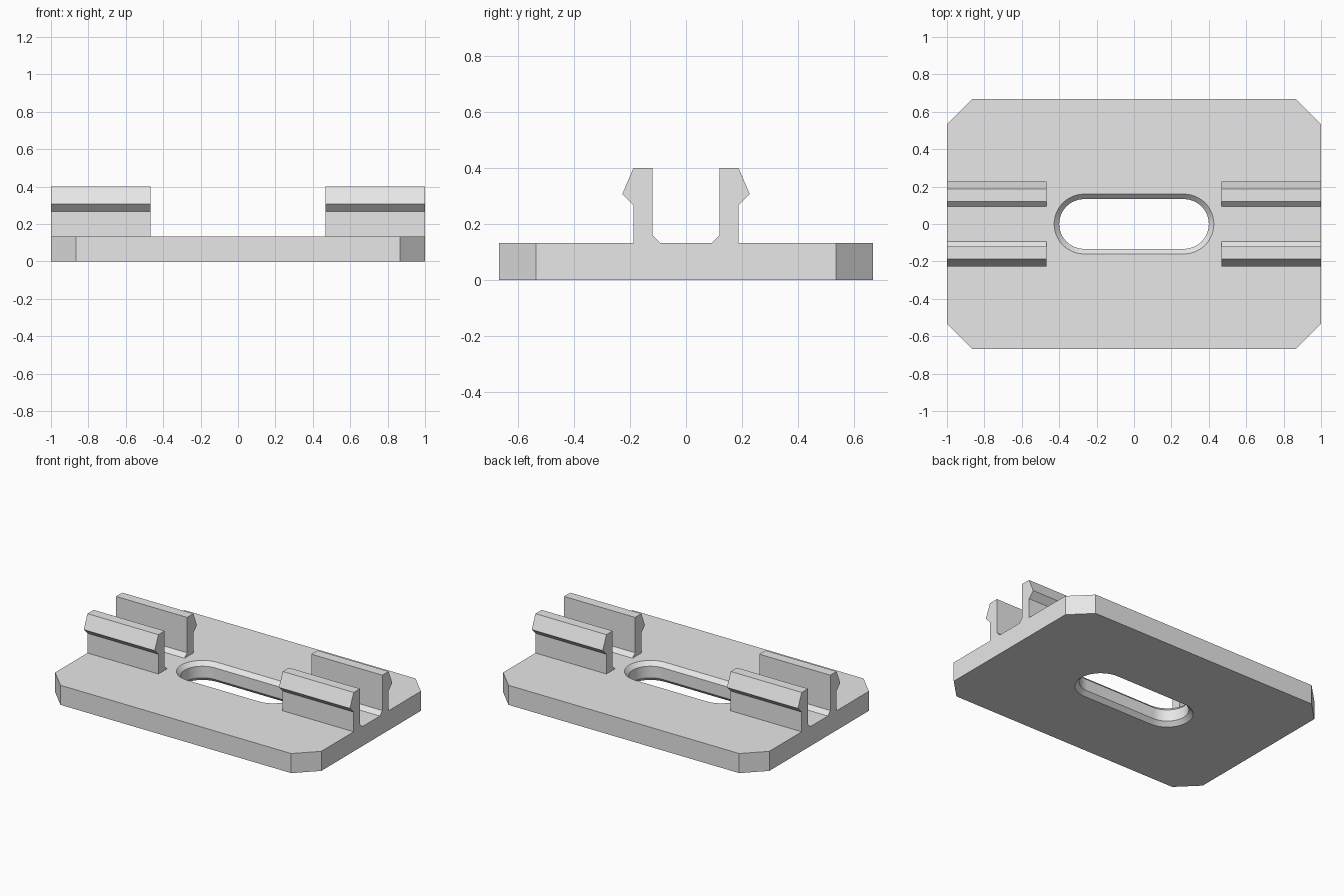
import bpy
import bmesh
from math import sin, cos, pi

cube = bpy.data.objects.get("Cube")
if cube:
    bpy.data.objects.remove(cube, do_unlink=True)

grey = bpy.data.materials.new("light grey")
grey.use_nodes = True
colour = (0.8, 0.8, 0.8, 1)
grey.diffuse_color = colour
grey.node_tree.nodes["Principled BSDF"].inputs["Base Color"].default_value = colour

HALF_X, HALF_Y, THICK, CORNER = 1.0, 0.667, 0.133, 0.133
SLOT_STRAIGHT, SLOT_RADIUS, SLOT_BEVEL = 0.267, 0.133, 0.027
ARC_STEPS = 24


def finish(bm, name):
    bmesh.ops.recalc_face_normals(bm, faces=bm.faces)
    mesh = bpy.data.meshes.new(name)
    bm.to_mesh(mesh)
    bm.free()
    mesh.materials.append(grey)
    obj = bpy.data.objects.new(name, mesh)
    bpy.context.collection.objects.link(obj)
    return obj


def ring(bm, points, z):
    return [bm.verts.new((x, y, z)) for x, y in points]


def bridge(bm, lower, upper):
    for i in range(len(lower)):
        j = (i + 1) % len(lower)
        bm.faces.new((lower[i], lower[j], upper[j], upper[i]))


def slot_outline(radius):
    points = []
    for side, start in ((1, -pi / 2), (-1, pi / 2)):
        for k in range(ARC_STEPS + 1):
            a = start + pi * k / ARC_STEPS
            points.append((side * SLOT_STRAIGHT + radius * cos(a), radius * sin(a)))
    return points


# Base plate: clipped corners, slot bevelled on both faces
cx, cy = HALF_X - CORNER, HALF_Y - CORNER
outline = [(cx, -HALF_Y), (HALF_X, -cy), (HALF_X, cy), (cx, HALF_Y),
           (-cx, HALF_Y), (-HALF_X, cy), (-HALF_X, -cy), (-cx, -HALF_Y)]
bm = bmesh.new()
outer = [ring(bm, outline, z) for z in (0, THICK)]
bridge(bm, *outer)
wide, narrow = slot_outline(SLOT_RADIUS + SLOT_BEVEL), slot_outline(SLOT_RADIUS)
slot = [ring(bm, wide, 0), ring(bm, narrow, SLOT_BEVEL),
        ring(bm, narrow, THICK - SLOT_BEVEL), ring(bm, wide, THICK)]
for lower, upper in zip(slot, slot[1:]):
    bridge(bm, lower, upper)
for rim, hole in ((outer[0], slot[0]), (outer[1], slot[-1])):
    edges = [bm.edges.get((loop[i - 1], loop[i]))
             for loop in (rim, hole) for i in range(len(loop))]
    bmesh.ops.triangle_fill(bm, edges=edges, use_beauty=True)
plate = finish(bm, "base_plate")
bpy.ops.object.select_all(action="DESELECT")
plate.select_set(True)
bpy.context.view_layer.objects.active = plate
bpy.ops.object.shade_smooth_by_angle(angle=pi / 9)

# Snap clips: barbed profile with a small foot on the inner side
profile = [(0.093, THICK), (0.187, THICK), (0.187, 0.267), (0.227, 0.307),
           (0.187, 0.4), (0.12, 0.4), (0.12, 0.16)]
for x_name, sx in (("left", 1), ("right", -1)):
    for y_name, sy in (("front", -1), ("back", 1)):
        bm = bmesh.new()
        ends = [[bm.verts.new((sx * x, sy * y, z)) for y, z in profile]
                for x in (0.467, HALF_X)]
        bridge(bm, *ends)
        for end in ends:
            bm.faces.new(end)
        finish(bm, f"{y_name}_{x_name}_clip")
